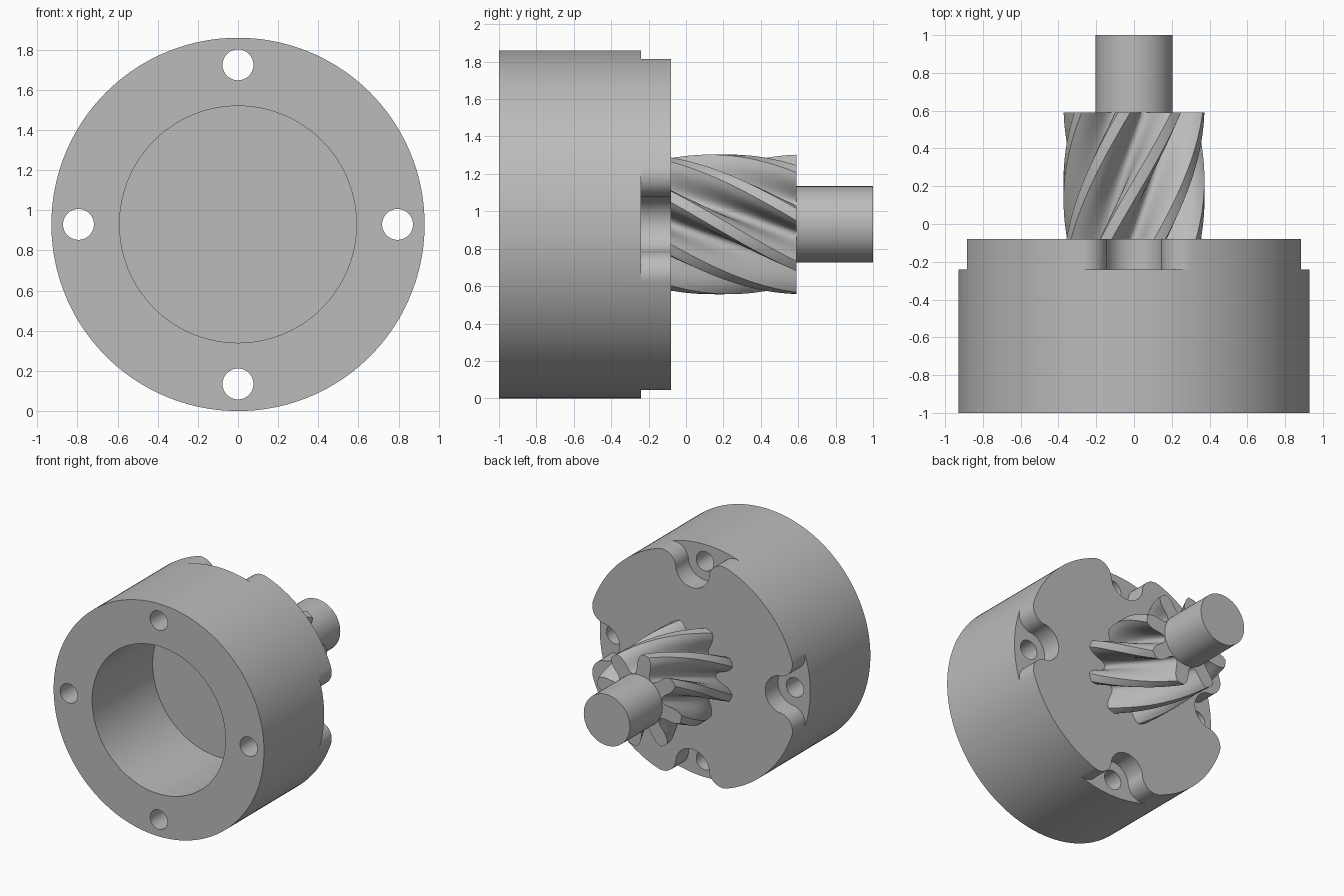
import bpy, bmesh, math

if "Cube" in bpy.data.objects:
    bpy.data.objects.remove(bpy.data.objects["Cube"])

AXIS_Z = 0.93      # height of the common axis, which runs along y
R_BODY = 0.93
R_BOLT = 0.795     # bolt circle radius

grey = bpy.data.materials.new("machined grey")
grey.diffuse_color = (0.5, 0.5, 0.5, 1)
grey.use_nodes = True
grey.node_tree.nodes["Principled BSDF"].inputs["Base Color"].default_value = grey.diffuse_color


def polar(r, deg):
    a = math.radians(deg)
    return complex(r * math.cos(a), r * math.sin(a))


def arc(centre, r, a0, a1, n):
    return [centre + polar(r, a0 + (a1 - a0) * i / n) for i in range(n + 1)]


def circle(r, n, centre=0):
    return [centre + polar(r, 360 * i / n) for i in range(n)]


def loft(name, sections):
    """Closed solid through (y, outline) sections; outlines are x + iz about the axis."""
    bm = bmesh.new()
    rings = [[bm.verts.new((p.real, y, p.imag + AXIS_Z)) for p in pts]
             for y, pts in sections]
    for a, b in zip(rings, rings[1:]):
        n = len(a)
        for i in range(n):
            j = (i + 1) % n
            bm.faces.new((a[i], a[j], b[j], b[i]))
    bm.faces.new(rings[0])
    bm.faces.new(rings[-1])
    bmesh.ops.recalc_face_normals(bm, faces=bm.faces[:])
    me = bpy.data.meshes.new(name)
    bm.to_mesh(me)
    bm.free()
    me.materials.append(grey)
    ob = bpy.data.objects.new(name, me)
    bpy.context.collection.objects.link(ob)
    return ob


def activate(ob):
    bpy.ops.object.select_all(action='DESELECT')
    ob.select_set(True)
    bpy.context.view_layer.objects.active = ob


def smooth(ob):
    activate(ob)
    bpy.ops.object.shade_smooth_by_angle(angle=math.radians(30))


def cut(target, cutter):
    cutter.hide_render = True
    mod = target.modifiers.new("cut", 'BOOLEAN')
    mod.operation = 'DIFFERENCE'
    mod.solver = 'EXACT'
    mod.object = cutter
    activate(target)
    bpy.ops.object.modifier_apply(modifier=mod.name)
    bpy.data.objects.remove(cutter, do_unlink=True)


# Cup-shaped housing with a deep round cavity at the front
body = loft("housing", [(-1, circle(R_BODY, 160)), (-0.08, circle(R_BODY, 160))])
cut(body, loft("cavity_cutter", [(-1.2, circle(0.59, 128)), (-0.235, circle(0.59, 128))]))

# Bolt notch outline: round seat flowing into rounded lips at the rim
fillet, seat = 0.12, 0.15
lip = complex(0.765, 0.266)
lip_angle = math.degrees(math.atan2(lip.imag, lip.real))
to_seat = R_BOLT - lip
seat_angle = math.degrees(math.atan2(to_seat.imag, to_seat.real))
upper = [polar(1.1, lip_angle)] + arc(lip, fillet, lip_angle, seat_angle, 14)
lower = [p.conjugate() for p in reversed(upper)]
notch = upper + arc(R_BOLT, seat, seat_angle + 180, 180 - seat_angle, 24)[1:-1] + lower

# Four notches with through holes
for k in range(4):
    turn = polar(1, 90 * k)
    pts = [p * turn for p in notch]
    cut(body, loft("notch_cutter", [(-0.24, pts), (0.1, pts)]))
    hole = circle(0.077, 40, R_BOLT * turn)
    cut(body, loft("hole_cutter", [(-1.2, hole), (0.1, hole)]))
smooth(body)

# Helical pinion: eight teeth given by (radius, half angle) down one flank
TEETH = 8
flank = [(0.373, 5), (0.35, 7.9), (0.325, 9.9), (0.298, 11.3), (0.265, 12.5),
         (0.24, 13.7), (0.222, 15.8), (0.211, 18.5), (0.207, 21)]
tooth = ([polar(r, -a) for r, a in reversed(flank)] + [polar(0.374, 0)]
         + [polar(r, a) for r, a in flank])
gear = [p * polar(1, 360 / TEETH * k) for k in range(TEETH) for p in tooth]
sections = []
STEPS = 28
for i in range(STEPS + 1):
    y = -0.1 + 0.69 * i / STEPS
    sections.append((y, [p * polar(1, -90 * (y - 0.18)) for p in gear]))
smooth(loft("helical_pinion", sections))

# Plain shaft end
smooth(loft("shaft", [(0.57, circle(0.204, 64)), (1, circle(0.204, 64))]))
